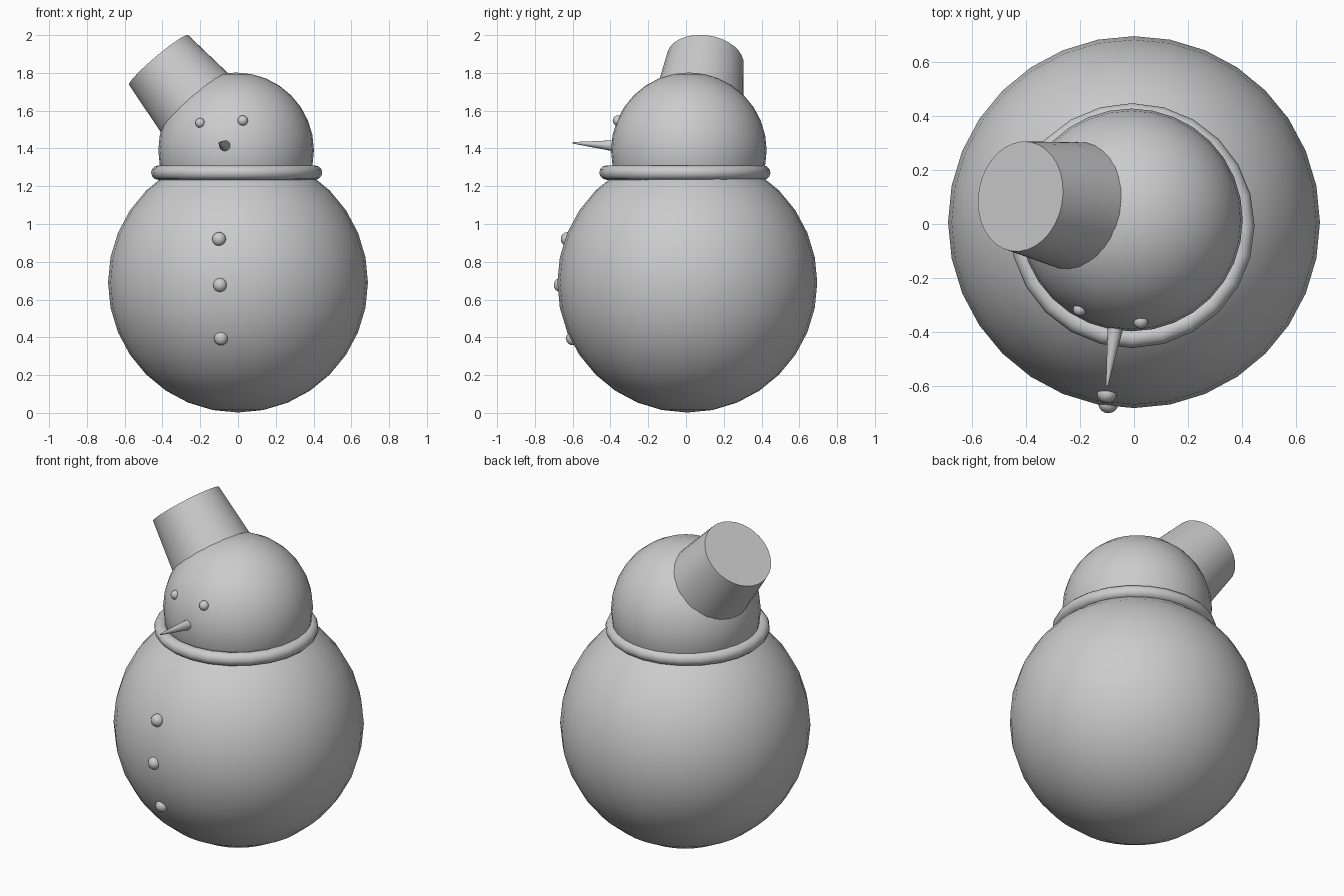
import bpy
import math
from mathutils import Vector

cube = bpy.data.objects.get("Cube")
if cube:
    bpy.data.objects.remove(cube, do_unlink=True)

# One plain grey for everything
grey = bpy.data.materials.new("plain grey")
grey.use_nodes = True
color = (0.6, 0.6, 0.6, 1)
grey.diffuse_color = color
grey.node_tree.nodes["Principled BSDF"].inputs["Base Color"].default_value = color


def finish(name):
    ob = bpy.context.object
    ob.name = name
    ob.data.materials.append(grey)
    bpy.ops.object.shade_smooth_by_angle(angle=math.radians(40))
    return ob


def ball(name, center, radius, segments=32, rings=16, squash=1):
    bpy.ops.mesh.primitive_uv_sphere_add(segments=segments, ring_count=rings,
                                         radius=radius, location=center)
    bpy.context.object.scale.y = squash
    return finish(name)


def taper(name, base, tip, base_radius, tip_radius, sides):
    base, tip = Vector(base), Vector(tip)
    axis = tip - base
    bpy.ops.mesh.primitive_cone_add(vertices=sides, radius1=base_radius, radius2=tip_radius,
                                    depth=axis.length, location=(base + tip) / 2,
                                    rotation=axis.to_track_quat('Z', 'Y').to_euler())
    return finish(name)


# Snowballs
ball("body", (0, 0.007, 0.69), 0.688)
ball("head", (-0.01, 0.015, 1.39), 0.412)

# Collar ring around the neck
bpy.ops.mesh.primitive_torus_add(location=(-0.007, -0.006, 1.272), major_radius=0.415,
                                 minor_radius=0.038, major_segments=24, minor_segments=12)
finish("scarf")

# Tilted hat, sunk into the head
hat_top = Vector((-0.42, 0.102, 1.868))
hat_axis = Vector((-0.64, 0.115, 0.76)).normalized()
taper("hat", hat_top - hat_axis * 0.37, hat_top, 0.245, 0.205, 32)

# Face
ball("right_eye", (-0.2, -0.315, 1.535), 0.026, 16, 8)
ball("left_eye", (0.025, -0.36, 1.547), 0.028, 16, 8)
taper("nose", (-0.063, -0.34, 1.411), (-0.1, -0.6, 1.43), 0.034, 0.004, 16)

# Buttons down the front
for name, spot in (("top_button", (-0.1, -0.628, 0.92)),
                   ("middle_button", (-0.095, -0.665, 0.677)),
                   ("bottom_button", (-0.09, -0.6, 0.395))):
    ball(name, spot, 0.037, 16, 8, 0.95)
